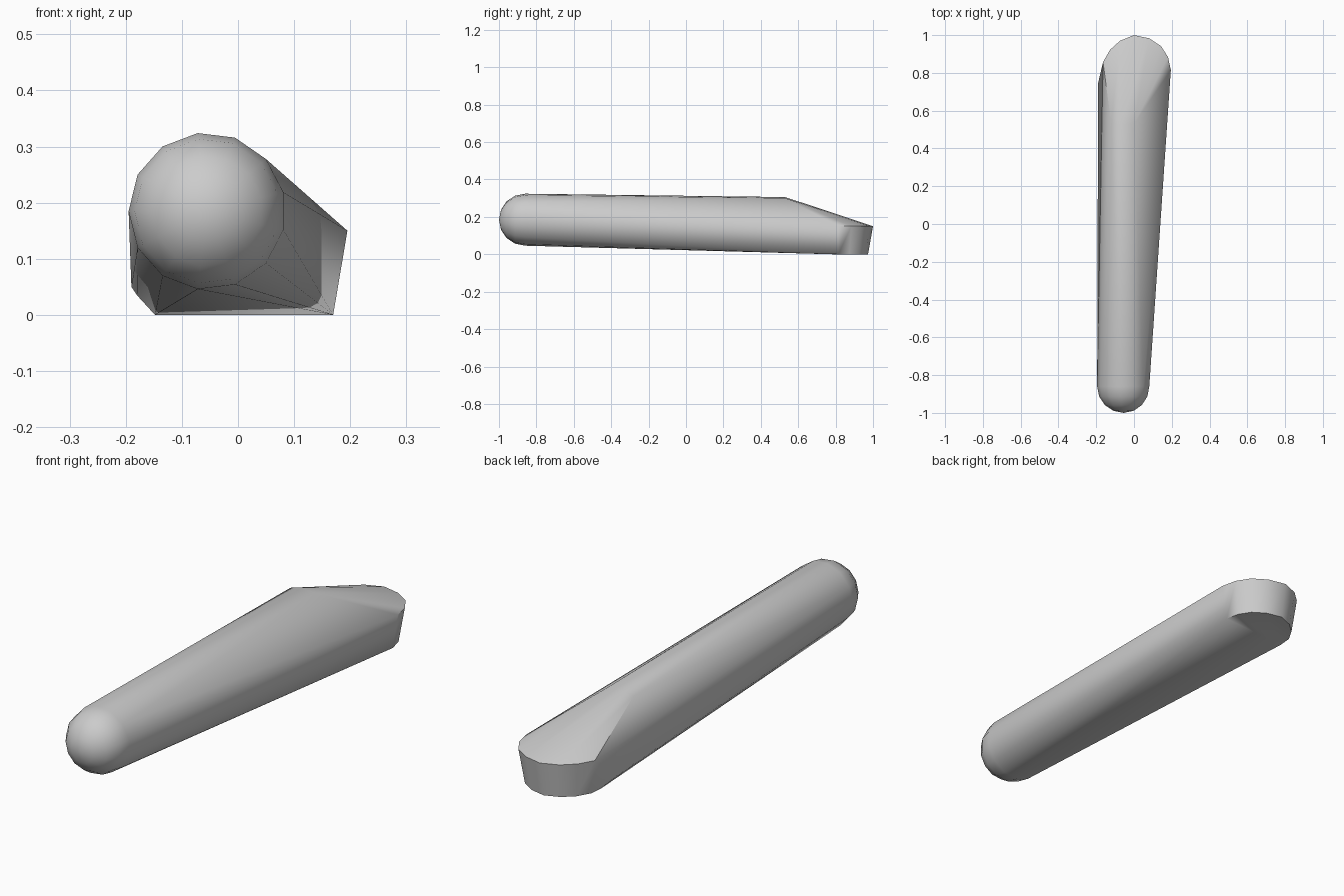
import bpy, bmesh
from math import sin, cos, pi, radians
from mathutils import Vector

cube = bpy.data.objects.get("Cube")
if cube:
    bpy.data.objects.remove(cube, do_unlink=True)

grey = bpy.data.materials.new("light_grey")
grey.use_nodes = True
grey.diffuse_color = (0.6, 0.6, 0.6, 1)
grey.node_tree.nodes["Principled BSDF"].inputs["Base Color"].default_value = (0.6, 0.6, 0.6, 1)

points = []

# Rounded front end: half a ball with its pole towards the front
SIDES, RADIUS = 13, 0.14
centre = Vector((-0.055, -0.86, 0.185))
for ring in range(4):
    tilt = ring * pi / 8
    for i in range(SIDES):
        a = pi + i * 2 * pi / SIDES
        r = RADIUS * cos(tilt)
        points.append(centre + Vector((r * cos(a), -RADIUS * sin(tilt), r * sin(a))))
points.append(centre + Vector((0, -RADIUS, 0)))

# Top ridge where the sloping back face begins
points += [Vector(p) for p in [(-0.12, 0.53, 0.292), (-0.07, 0.53, 0.306), (0, 0.53, 0.3)]]

# Back foot: half-round rim at the top, narrower sole underneath
rim = [(-0.164, 0.857), (-0.127, 0.922), (-0.074, 0.97), (0, 1), (0.08, 0.983),
       (0.143, 0.942), (0.18, 0.884), (0.195, 0.815)]
for x, y in rim:
    points.append(Vector((x, y, 0.15)))
    points.append(Vector((x * 0.87, 0.81 + (y - 0.81) * 0.86, 0)))

# Rounded lower corner of the foot on the straight side
points += [Vector(p) for p in [(-0.19, 0.746, 0.05), (-0.18, 0.76, 0.035), (-0.148, 0.79, 0)]]

# Wrap everything in one tight skin
bm = bmesh.new()
for p in points:
    bm.verts.new(p)
bmesh.ops.convex_hull(bm, input=bm.verts)
bmesh.ops.delete(bm, geom=[v for v in bm.verts if not v.link_faces], context='VERTS')
bmesh.ops.dissolve_limit(bm, angle_limit=radians(1), verts=bm.verts, edges=bm.edges)
bmesh.ops.recalc_face_normals(bm, faces=bm.faces)
mesh = bpy.data.meshes.new("tapered_body")
bm.to_mesh(mesh)
bm.free()

body = bpy.data.objects.new("tapered_body", mesh)
mesh.materials.append(grey)
bpy.context.collection.objects.link(body)
bpy.context.view_layer.objects.active = body
body.select_set(True)
bpy.ops.object.shade_smooth_by_angle(angle=radians(35))
